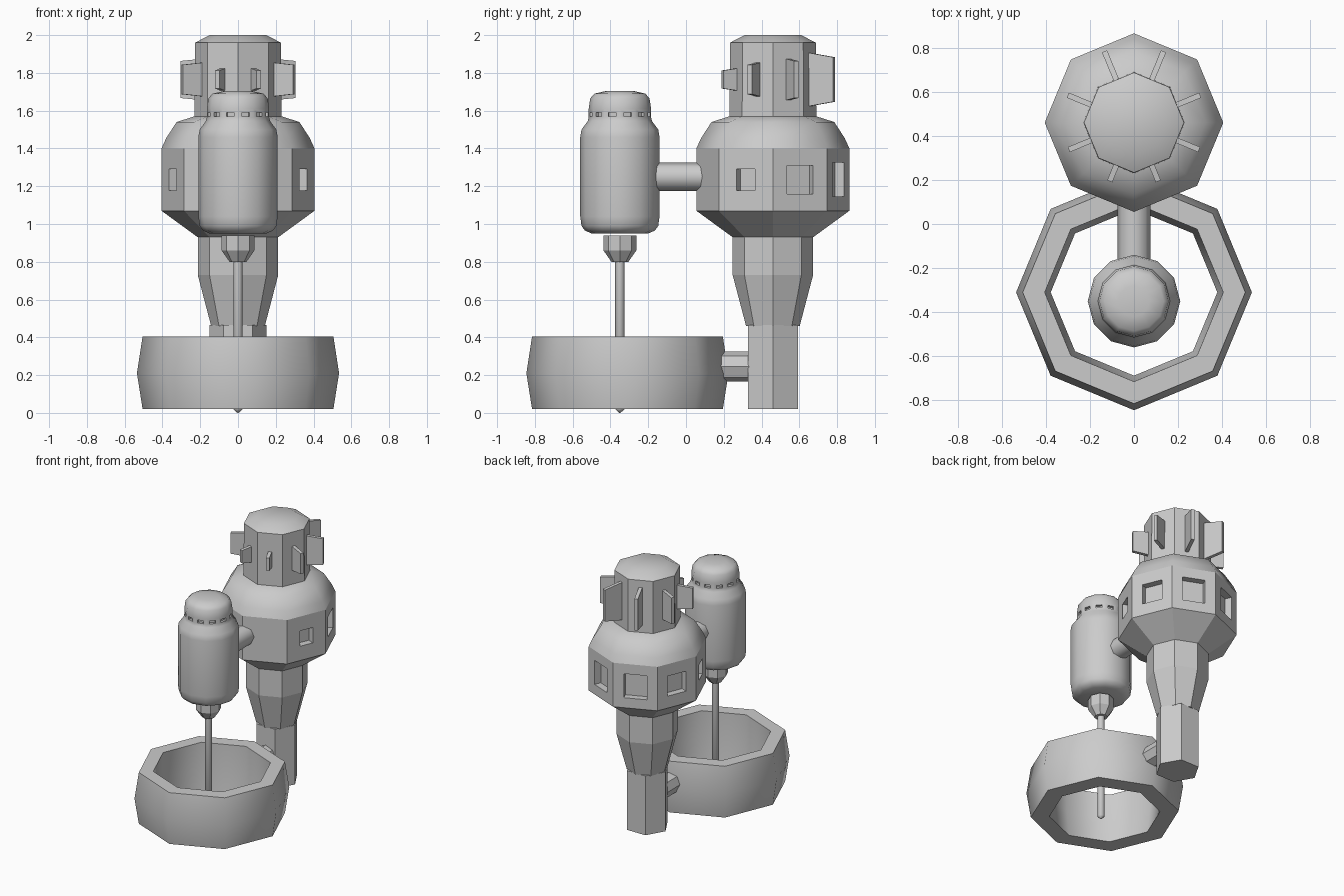
import bpy, bmesh
from math import pi, sin, cos, radians
from mathutils import Matrix, Vector

if "Cube" in bpy.data.objects:
    bpy.data.objects.remove(bpy.data.objects["Cube"])


def finish(bm, name, angle=None):
    bmesh.ops.recalc_face_normals(bm, faces=bm.faces)
    me = bpy.data.meshes.new(name)
    bm.to_mesh(me)
    bm.free()
    ob = bpy.data.objects.new(name, me)
    bpy.context.collection.objects.link(ob)
    if angle:
        me.shade_smooth()
        me.set_sharp_from_angle(angle=radians(angle))
    return ob


def lathe(name, profile, sides, loc=(0, 0, 0), angle=None, ring=False, along_y=False):
    """Revolve (radius, height) points; caps the ends, or closes the loop for a ring."""
    bm = bmesh.new()
    rows = [[bm.verts.new((r * cos(2 * pi * i / sides), r * sin(2 * pi * i / sides), z))
             for i in range(sides)] for r, z in profile]
    pairs = list(zip(rows, rows[1:])) + ([(rows[-1], rows[0])] if ring else [])
    for a, b in pairs:
        for i in range(sides):
            j = (i + 1) % sides
            bm.faces.new((a[i], a[j], b[j], b[i]))
    if not ring:
        bm.faces.new(rows[0])
        bm.faces.new(rows[-1])
    m = Matrix.Translation(loc)
    if along_y:
        m = m @ Matrix.Rotation(-pi / 2, 4, 'X')
    bm.transform(m)
    return finish(bm, name, angle)


def cut(ob, boxes):
    """Cut boxes given as (centre, size, z angle) out of an object."""
    bm = bmesh.new()
    for c, s, a in boxes:
        bmesh.ops.create_cube(bm, size=1, matrix=Matrix.Translation(c)
                              @ Matrix.Rotation(a, 4, 'Z') @ Matrix.Diagonal((*s, 1)))
    cutter = finish(bm, ob.name + "_cutter")
    cutter.hide_render = True
    mod = ob.modifiers.new("cut", 'BOOLEAN')
    mod.operation, mod.solver, mod.object = 'DIFFERENCE', 'EXACT', cutter
    bpy.context.view_layer.objects.active = ob
    bpy.ops.object.modifier_apply(modifier=mod.name)
    bpy.data.objects.remove(cutter)


TY, PY = 0.46, -0.35   # tower and pod centres

# Octagonal tower: tapered stem, bulging body, dome and head
tower = lathe("tower", [(0.142, 0.46), (0.213, 0.73), (0.213, 0.93), (0.405, 1.07), (0.405, 1.40),
                        (0.38, 1.455), (0.325, 1.54), (0.23, 1.57), (0.227, 1.96),
                        (0.15, 2.0)], 8, (0, TY, 0))
for p in tower.data.polygons:
    z = p.center.z
    p.use_smooth = 1.40 < z < 1.57 or z > 1.965

# Recessed windows, larger toward the back, mirrored left and right
windows = []
for deg, w, h in ((-22.5, 0.105, 0.115), (22.5, 0.15, 0.15), (67.5, 0.16, 0.18)):
    for a in (radians(deg), pi - radians(deg)):
        r = 0.405 * cos(pi / 8)
        windows.append(((r * cos(a), TY + r * sin(a), 1.235), (0.1, w, h), a))
cut(tower, windows)

# Hexagonal lower post
lathe("lower_post", [(0.152, 0.02), (0.152, 0.465)], 6, (0, TY, 0))

# Head fins: tapered plates growing toward the back
for n, (deg, out, root, tip) in enumerate(((-67.5, 0.288, 0.06, 0.048), (-22.5, 0.32, 0.09, 0.078),
                                           (22.5, 0.325, 0.11, 0.098), (67.5, 0.35, 0.143, 0.118))):
    for side, a in (("right", radians(deg)), ("left", pi - radians(deg))):
        bm = bmesh.new()
        vs = [bm.verts.new((r, -0.0125, s)) for r, s in
              ((0.2, -root), (out, -tip), (out, tip), (0.2, root))]
        geo = bmesh.ops.extrude_face_region(bm, geom=[bm.faces.new(vs)])["geom"]
        bmesh.ops.translate(bm, vec=(0, 0.025, 0),
                            verts=[v for v in geo if isinstance(v, bmesh.types.BMVert)])
        bm.transform(Matrix.Translation((0, TY, 1.765)) @ Matrix.Rotation(a, 4, 'Z'))
        finish(bm, f"head_fin_{side}_{n + 1}")

# Rounded drill motor pod with vent slots under the cap
pod = lathe("motor_pod", [(0.15, 0.95), (0.185, 0.965), (0.203, 0.99), (0.21, 1.04), (0.21, 1.46),
                          (0.203, 1.50), (0.17, 1.545), (0.165, 1.565), (0.165, 1.61),
                          (0.157, 1.665), (0.135, 1.69), (0.07, 1.705)],
            12, (0, PY, 0), angle=45)
r = 0.165 * cos(pi / 12)
slots = []
for i in range(12):
    a = pi / 12 + i * pi / 6
    slots.append(((r * cos(a), PY + r * sin(a), 1.58), (0.04, 0.042, 0.022), a))
cut(pod, slots)

# Chuck and drill rod
lathe("drill_chuck", [(0.087, 0.94), (0.087, 0.86), (0.045, 0.80)], 8, (0, PY, 0))
lathe("drill_rod", [(0.025, 0.81), (0.025, 0.02), (0.003, 0.0)], 8, (0, PY, 0), angle=50)

# Pipe from pod to tower
lathe("upper_pipe", [(0.075, -0.2), (0.075, 0.12)], 8, (0, 0, 1.25), angle=50, along_y=True)

# Catch ring with bulging wall
lathe("catch_ring", [(0.505, 0.02), (0.535, 0.21), (0.505, 0.405), (0.405, 0.405), (0.40, 0.21),
                     (0.378, 0.02)], 8, (0, -0.31, 0), angle=50, ring=True)

# Bracket joining the ring to the post
lathe("ring_bracket", [(0.08, 0.17), (0.08, 0.36)], 8, (0, 0, 0.245), along_y=True)
